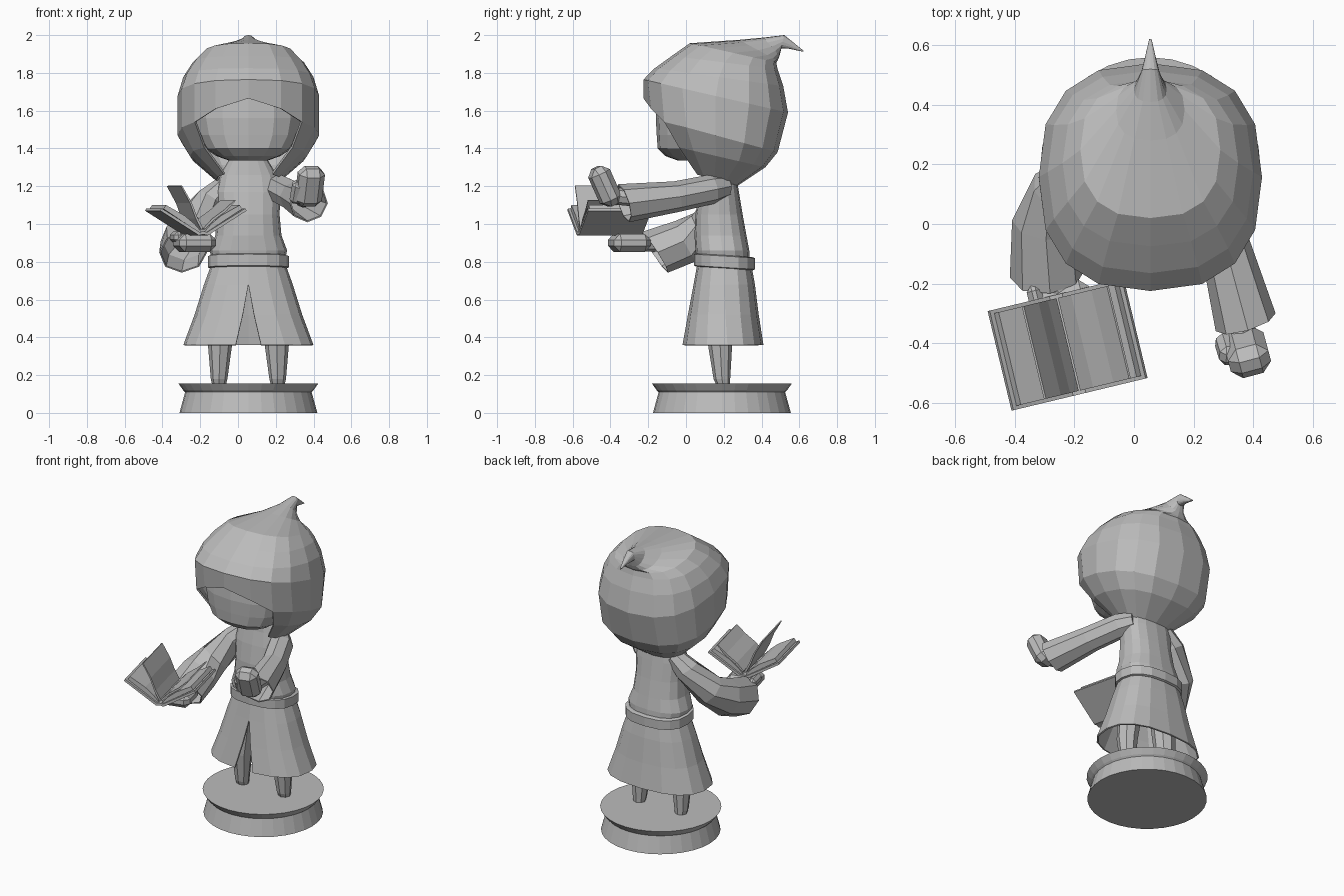
import bpy, bmesh
from math import sin, cos, pi, radians, copysign
from mathutils import Vector, Matrix, Euler

if "Cube" in bpy.data.objects:
    bpy.data.objects.remove(bpy.data.objects["Cube"], do_unlink=True)

GREY = (0.5, 0.5, 0.5, 1)
mat = bpy.data.materials.new("plain grey")
mat.use_nodes = True
mat.diffuse_color = GREY
mat.node_tree.nodes["Principled BSDF"].inputs["Base Color"].default_value = GREY

CX = 0.055
SIDES = 16


def finish(name, bm, thickness=0):
    bmesh.ops.remove_doubles(bm, verts=bm.verts, dist=0.0005)
    bmesh.ops.recalc_face_normals(bm, faces=bm.faces)
    mesh = bpy.data.meshes.new(name)
    bm.to_mesh(mesh)
    bm.free()
    obj = bpy.data.objects.new(name, mesh)
    bpy.context.collection.objects.link(obj)
    mesh.materials.append(mat)
    if thickness:
        mod = obj.modifiers.new("shell", "SOLIDIFY")
        mod.thickness = thickness
        mod.offset = -1
    return obj


def oval(yf, zf, yb, zb, w, angles=None, power=0.8):
    """Rounded ring through a front and a back point; angle zero is the front."""
    pts = []
    for t in angles or [2 * pi * k / SIDES for k in range(SIDES)]:
        s = copysign(abs(sin(t)) ** power, sin(t))
        c = copysign(abs(cos(t)) ** power, cos(t))
        k = (1 - c) / 2
        pts.append(Vector((CX + w * s, yf + (yb - yf) * k, zf + (zb - zf) * k)))
    return pts


def skin(bm, rings, closed=True, caps=()):
    rows = [[bm.verts.new(p) for p in ring] for ring in rings]
    n = len(rows[0])
    for a, b in zip(rows, rows[1:]):
        for k in range(n if closed else n - 1):
            j = (k + 1) % n
            bm.faces.new((a[k], a[j], b[j], b[k]))
    for i in caps:
        bm.faces.new(rows[i])


def loft(name, rings, closed=True, caps=(0, -1), thickness=0):
    bm = bmesh.new()
    skin(bm, rings, closed, caps)
    return finish(name, bm, thickness)


def level(z, w, yf, yb):
    return oval(yf, z, yb, z, w)


def tube(name, path, sides=8, caps=(0, -1), thickness=0):
    """Skin a path of (point, radius, direction)."""
    rings = []
    for p, r, d in path:
        q = Vector(d).to_track_quat("Z", "X")
        rings.append([Vector(p) + q @ Vector((r * cos(2 * pi * k / sides),
                      r * sin(2 * pi * k / sides), 0)) for k in range(sides)])
    return loft(name, rings, caps=caps, thickness=thickness)


def block(name, loc, size, rot, bevel):
    bm = bmesh.new()
    bmesh.ops.create_cube(bm, size=1)
    bmesh.ops.scale(bm, vec=size, verts=bm.verts)
    bmesh.ops.bevel(bm, geom=bm.edges[:], offset=bevel, segments=1, affect="EDGES")
    turn = Euler([radians(a) for a in rot]).to_matrix().to_4x4()
    bmesh.ops.transform(bm, matrix=Matrix.Translation(loc) @ turn, verts=bm.verts)
    return finish(name, bm)


# Round display base with a pinched waist
def disc(z, r):
    return [(CX + r * cos(2 * pi * k / 32), 0.19 + r * sin(2 * pi * k / 32), z)
            for k in range(32)]


loft("base", [disc(0, 0.365), disc(0.11, 0.335), disc(0.12, 0.345), disc(0.155, 0.37)])

# Legs
DOWN = (0, 0, 1)
for side, label in ((-1, "right_leg"), (1, "left_leg")):
    tube(label, [((CX + side * 0.155, 0.195, 0.155), 0.038, DOWN),
                 ((CX + side * 0.155, 0.19, 0.18), 0.044, DOWN),
                 ((CX + side * 0.15, 0.18, 0.37), 0.065, DOWN),
                 ((CX + side * 0.11, 0.19, 0.75), 0.085, DOWN)])

# Robe skirt with a split up the front
rings = []
for z, w, yf, yb, gap in ((0.79, 0.195, 0.06, 0.345, 0), (0.68, 0.235, 0.04, 0.365, 0),
                          (0.52, 0.285, 0.01, 0.385, 0.06), (0.36, 0.345, -0.02, 0.41, 0.13)):
    span = [gap + (2 * pi - 2 * gap) * k / SIDES for k in range(SIDES + 1)]
    rings.append(oval(yf, z, yb, z, w, span))
loft("robe_skirt", rings, closed=False, caps=(), thickness=0.01)

# Belt
loft("belt", [oval(yf, zf, yb, zf - 0.02, w) for zf, yf, yb, w in
              ((0.775, 0.055, 0.355, 0.2), (0.78, 0.042, 0.365, 0.215),
               (0.84, 0.042, 0.365, 0.215), (0.845, 0.055, 0.35, 0.2))])

# Torso
loft("torso", [level(*r) for r in ((0.79, 0.19, 0.06, 0.34), (0.86, 0.205, 0.05, 0.335),
                                   (0.94, 0.175, 0.045, 0.32), (1.05, 0.165, 0.05, 0.3),
                                   (1.17, 0.17, 0.07, 0.28), (1.26, 0.15, 0.09, 0.265),
                                   (1.36, 0.09, 0.1, 0.24))])

# Face, tucked inside the hood
loft("face", [level(*r) for r in ((1.335, 0.1, -0.04, 0.2), (1.36, 0.17, -0.11, 0.24),
                                  (1.4, 0.23, -0.15, 0.27), (1.47, 0.275, -0.155, 0.32),
                                  (1.56, 0.295, -0.16, 0.35), (1.68, 0.29, -0.15, 0.35),
                                  (1.78, 0.2, -0.08, 0.3))])

# Hood: closed crown ending in a curled tip, side and back flaps below the brow
brow = oval(-0.175, 1.56, 0.485, 1.38, 0.375)
for k, (dy, z) in {0: (-0.05, 1.665), 1: (-0.03, 1.61), 2: (-0.02, 1.54)}.items():
    for i in {k, -k % SIDES}:
        brow[i].z = z
        brow[i].y += dy
crown = [brow] + [oval(*r) for r in (
    (-0.225, 1.765, 0.54, 1.59, 0.375), (-0.165, 1.825, 0.515, 1.73, 0.345),
    (-0.075, 1.89, 0.485, 1.82, 0.295), (0.02, 1.957, 0.478, 1.855, 0.235),
    (0.28, 1.975, 0.485, 1.865, 0.115), (0.41, 1.987, 0.495, 1.89, 0.055),
    (0.52, 2.0, 0.505, 1.93, 0.03), (0.56, 1.968, 0.545, 1.928, 0.02),
    (0.622, 1.918, 0.62, 1.912, 0.004))]
flaps = [brow, oval(-0.1, 1.42, 0.42, 1.3, 0.31), oval(0.03, 1.27, 0.27, 1.2, 0.17)]
bm = bmesh.new()
skin(bm, crown, caps=(-1,))
skin(bm, [ring[2:SIDES - 1] for ring in flaps], closed=False)
finish("hood", bm, 0.012)

# Left arm reaching forward with a raised fist
tube("left_sleeve", [((0.17, 0.215, 1.2), 0.06, (0.5, -1, -0.1)),
                     ((0.22, 0.14, 1.185), 0.078, (0.4, -1, -0.2)),
                     ((0.3, -0.05, 1.145), 0.082, (0.3, -1, -0.2)),
                     ((0.375, -0.33, 1.11), 0.105, (0.3, -1, -0.3))],
     caps=(0,), thickness=0.008)
tube("left_wrist", [((0.345, -0.2, 1.13), 0.045, (0.1, -1, 0.2)),
                    ((0.37, -0.4, 1.15), 0.045, (0.1, -1, 0.2))])
block("left_fist", (0.38, -0.43, 1.2), (0.14, 0.11, 0.22), (25, 0, 15), 0.035)
block("left_thumb", (0.315, -0.42, 1.17), (0.07, 0.07, 0.13), (30, 10, 0), 0.02)

# Right arm bent under the book
tube("right_sleeve", [((-0.06, 0.21, 1.21), 0.055, (-0.8, -0.1, -0.8)),
                      ((-0.14, 0.19, 1.13), 0.08, (-0.7, -0.2, -1)),
                      ((-0.25, 0.11, 0.99), 0.1, (-0.5, -0.7, -0.8)),
                      ((-0.29, 0.0, 0.91), 0.12, (-0.1, -1, -0.5)),
                      ((-0.29, -0.165, 0.85), 0.128, (0.1, -0.85, -0.55))],
     caps=(0,), thickness=0.008)
tube("right_wrist", [((-0.29, -0.03, 0.9), 0.045, (0.1, -1, 0)),
                     ((-0.25, -0.26, 0.9), 0.045, (0.1, -1, 0))])
block("right_hand", (-0.23, -0.3, 0.9), (0.2, 0.2, 0.095), (0, 0, 14), 0.032)
block("right_thumb", (-0.325, -0.27, 0.93), (0.05, 0.13, 0.06), (0, 0, 14), 0.018)

# Open book: cross-sections swept along the spine
TURN = Matrix.Translation((-0.223, -0.405, 0)) @ Matrix.Rotation(radians(13.5), 4, "Z")


def sweep(name, profile, half, mirror=1):
    rings = [[TURN @ Vector((mirror * u, v, z)) for u, z in profile] for v in (-half, half)]
    return loft(name, rings)


cover = [(0.0, 0.945), (0.025, 0.94), (0.235, 1.07), (0.228, 1.083), (0.022, 0.958), (0.0, 0.96)]
pages = [(0.005, 0.955), (0.025, 0.96), (0.215, 1.08), (0.2, 1.1), (0.1, 1.045), (0.045, 1.0)]
leaf = [(0.01, 0.97), (0.06, 1.02), (0.13, 1.07), (0.18, 1.125), (0.174, 1.128),
        (0.12, 1.078), (0.05, 1.028), (0.005, 0.98)]
for m, label in ((-1, "right"), (1, "left")):
    sweep("book_cover_" + label, cover, 0.172, m)
    sweep("book_pages_" + label, pages, 0.16, m)
sweep("book_loose_leaf", leaf, 0.16)
sweep("book_raised_leaf", [(0.01, 0.97), (0.04, 1.03), (0.07, 1.11), (0.12, 1.2),
                           (0.113, 1.203), (0.062, 1.115), (0.03, 1.035), (0.0, 0.98)], 0.16, -1)
